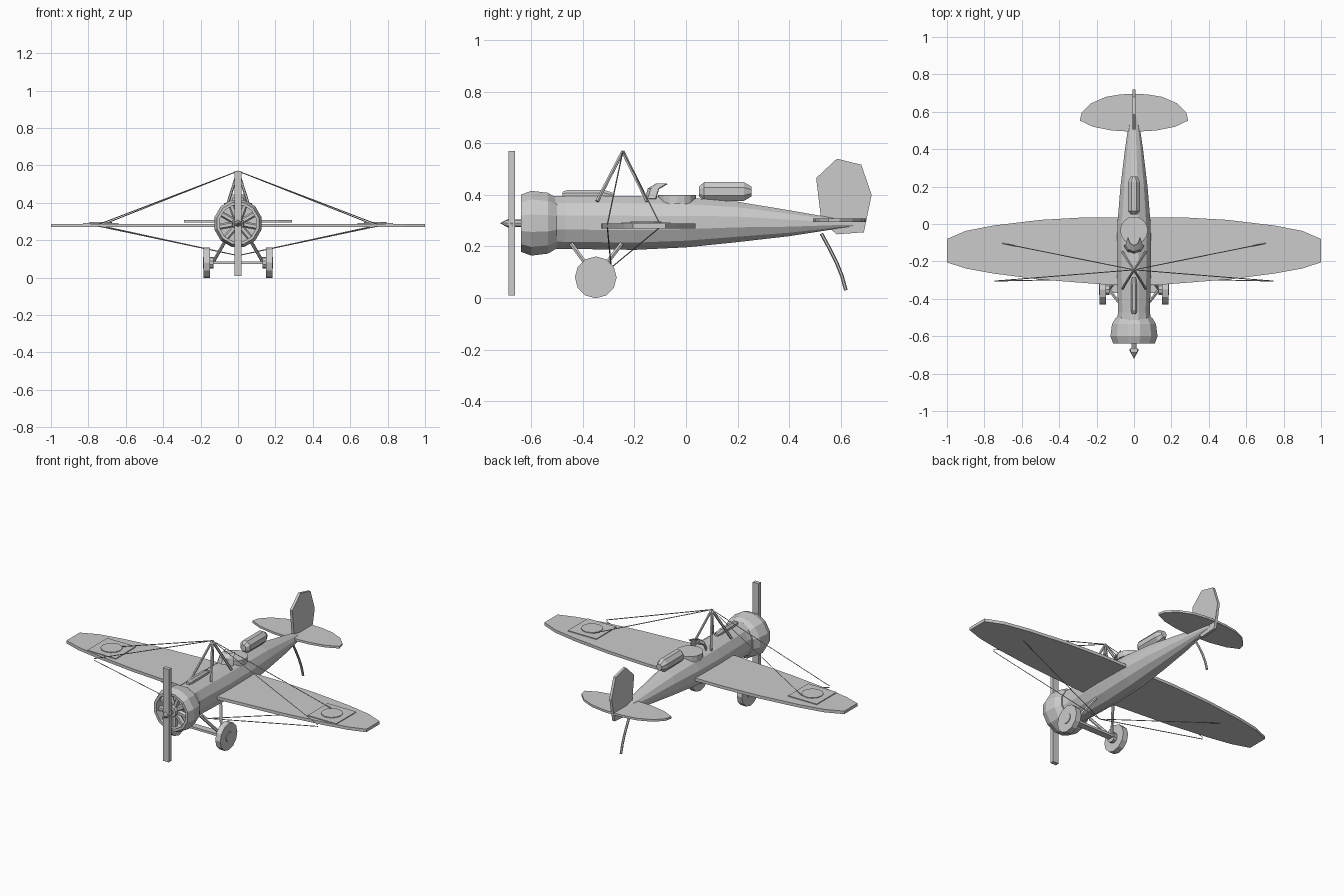
import bpy, bmesh, math
from mathutils import Vector

if "Cube" in bpy.data.objects:
    bpy.data.objects.remove(bpy.data.objects["Cube"])

grey = bpy.data.materials.new("plain grey")
grey.diffuse_color = (0.6, 0.6, 0.6, 1)
grey.use_nodes = True
grey.node_tree.nodes["Principled BSDF"].inputs["Base Color"].default_value = grey.diffuse_color


def finish(name, bm):
    bmesh.ops.recalc_face_normals(bm, faces=bm.faces[:])
    me = bpy.data.meshes.new(name)
    bm.to_mesh(me)
    bm.free()
    me.materials.append(grey)
    ob = bpy.data.objects.new(name, me)
    bpy.context.collection.objects.link(ob)
    return ob


def loft(name, rings, n=12, turn=0.5):
    """Skin along y; ring = (y, half width, centre z, half height)."""
    bm = bmesh.new()
    loops = []
    for y, rx, zc, rz in rings:
        angles = [2 * math.pi * (i + turn) / n for i in range(n)]
        loops.append([bm.verts.new((rx * math.sin(a), y, zc + rz * math.cos(a))) for a in angles])
    for a, b in zip(loops, loops[1:]):
        for i in range(n):
            j = (i + 1) % n
            bm.faces.new((a[i], a[j], b[j], b[i]))
    bm.faces.new(loops[0])
    bm.faces.new(loops[-1])
    return finish(name, bm)


def plate(name, pts, lo, hi, axis="z"):
    """Extrude an outline: (x, y) along z, or (y, z) along x."""
    bm = bmesh.new()
    place = (lambda p, h: (p[0], p[1], h)) if axis == "z" else (lambda p, h: (h, p[0], p[1]))
    a = [bm.verts.new(place(p, lo)) for p in pts]
    b = [bm.verts.new(place(p, hi)) for p in pts]
    bm.faces.new(a)
    bm.faces.new(b)
    for i in range(len(pts)):
        j = (i + 1) % len(pts)
        bm.faces.new((a[i], a[j], b[j], b[i]))
    return finish(name, bm)


def rod(name, p, q, r, n=6, r2=None):
    p, q = Vector(p), Vector(q)
    bm = bmesh.new()
    bmesh.ops.create_cone(bm, cap_ends=True, segments=n, radius1=r,
                          radius2=r if r2 is None else r2, depth=(q - p).length)
    rot = (q - p).to_track_quat("Z", "Y")
    for v in bm.verts:
        v.co = rot @ v.co + (p + q) / 2
    return finish(name, bm)


def box(name, x, y, z):
    return plate(name, [(x[0], y[0]), (x[1], y[0]), (x[1], y[1]), (x[0], y[1])], *z)


def mirrored(half):
    return half + [(-x, y) for x, y in reversed(half) if x]


# Body
loft("fuselage", [(-0.56, 0.1, 0.293, 0.105), (-0.47, 0.088, 0.293, 0.106),
                  (-0.2, 0.095, 0.291, 0.108), (0.0, 0.092, 0.293, 0.1),
                  (0.2, 0.075, 0.295, 0.081), (0.4, 0.05, 0.29, 0.052),
                  (0.6, 0.02, 0.288, 0.018), (0.65, 0.01, 0.287, 0.012)])

# Open cowling with a radial engine inside
Z = 0.29
loft("cowling", [(y, r, Z, r) for y, r in
                 [(-0.5, 0.1), (-0.535, 0.122), (-0.6, 0.13), (-0.64, 0.115),
                  (-0.64, 0.1), (-0.565, 0.1)]])
rod("crankcase", (0, -0.565, Z), (0, -0.635, Z), 0.042, 10, 0.03)
for i in range(9):
    a = 2 * math.pi * (i + 0.5) / 9
    d = Vector((math.sin(a), 0, math.cos(a)))
    c = Vector((0, -0.605, Z))
    rod("engine_cylinder", c + d * 0.03, c + d * 0.105, 0.016, 6)

# Propeller
rod("propeller_shaft", (0, -0.62, Z), (0, -0.69, Z), 0.014, 8)
rod("spinner", (0, -0.672, Z), (0, -0.722, Z), 0.026, 8, 0)
box("propeller", (-0.02, 0.02), (-0.688, -0.664), (0.01, 0.57))

# Wing
wing = mirrored([(0, -0.33), (0.14, -0.325), (0.5, -0.297), (0.75, -0.265), (0.9, -0.238),
                 (1, -0.205), (1, -0.08), (0.9, -0.037), (0.75, -0.008), (0.5, 0.022),
                 (0.25, 0.036), (0, 0.036)])
plate("wing", wing, 0.27, 0.288)

for s in (-1, 1):
    # Raised wing panels with a plain disc
    box("wing_panel", (s * 0.735 - 0.095, s * 0.735 + 0.095), (-0.25, -0.06), (0.285, 0.293))
    rod("wing_panel_disc", (s * 0.735, -0.155, 0.29), (s * 0.735, -0.155, 0.297), 0.06, 12)

    # Bracing wires
    for x, y in ((0.745, -0.305), (0.72, -0.1)):
        rod("upper_wire", (0, -0.245, 0.57), (s * x, y, 0.285), 0.0025, 4)
        rod("lower_wire", (0, -0.29, 0.118), (s * x, y, 0.275), 0.0025, 4)

    # Pylon legs
    for y in (-0.345, -0.15):
        rod("pylon_leg", (0, -0.245, 0.568), (s * 0.062, y, 0.375), 0.0075, 6)

    # Undercarriage
    rod("wheel", (s * 0.15, -0.35, 0.08), (s * 0.184, -0.35, 0.08), 0.081, 12)
    rod("wheel_hub", (s * 0.13, -0.35, 0.08), (s * 0.188, -0.35, 0.08), 0.03, 10)
    for y in (-0.445, -0.25):
        rod("gear_strut", (s * 0.135, -0.35, 0.08), (s * 0.06, y, 0.21), 0.009, 6)
box("axle", (-0.15, 0.15), (-0.37, -0.33), (0.073, 0.087))

# Nose gun fairing
loft("gun_fairing", [(-0.48, 0.012, 0.4, 0.012), (-0.46, 0.018, 0.4, 0.021),
                     (-0.32, 0.018, 0.4, 0.021), (-0.285, 0.012, 0.395, 0.015)], 8)

# Cockpit
rod("cockpit_rim", (0, -0.035, 0.365), (0, -0.035, 0.4), 0.074, 16)
bm = bmesh.new()
rows = []
for y0, z0, w in ((-0.16, 0.385, 0.055), (-0.148, 0.425, 0.045), (-0.115, 0.445, 0.034)):
    rows.append([bm.verts.new((w * math.sin(t), y0 + 0.05 * (1 - math.cos(t)), z0))
                 for t in (-1.4, -0.7, 0, 0.7, 1.4)])
for a, b in zip(rows, rows[1:]):
    for i in range(4):
        bm.faces.new((a[i], a[i + 1], b[i + 1], b[i]))
screen = finish("windscreen", bm)
mod = screen.modifiers.new("thickness", "SOLIDIFY")
mod.thickness = 0.005

# Headrest pod
loft("headrest_pod", [(0.05, 0.018, 0.413, 0.02), (0.07, 0.034, 0.413, 0.039),
                      (0.225, 0.034, 0.413, 0.039), (0.255, 0.018, 0.413, 0.02)], 8)

# Tail
tail = mirrored([(0, 0.493), (0.12, 0.5), (0.22, 0.52), (0.29, 0.553), (0.28, 0.595),
                 (0.23, 0.645), (0.15, 0.68), (0.07, 0.693), (0, 0.696)])
plate("tailplane", tail, 0.295, 0.308)
plate("rudder", [(0.505, 0.465), (0.585, 0.54), (0.68, 0.517), (0.72, 0.4), (0.69, 0.255),
                 (0.585, 0.247), (0.525, 0.297)], -0.008, 0.008, "x")

# Curved tail skid
skid = [(0, 0.525, 0.25), (0, 0.555, 0.195), (0, 0.583, 0.14), (0, 0.605, 0.085), (0, 0.62, 0.03)]
for p, q in zip(skid, skid[1:]):
    rod("tail_skid", p, q, 0.007, 6)
